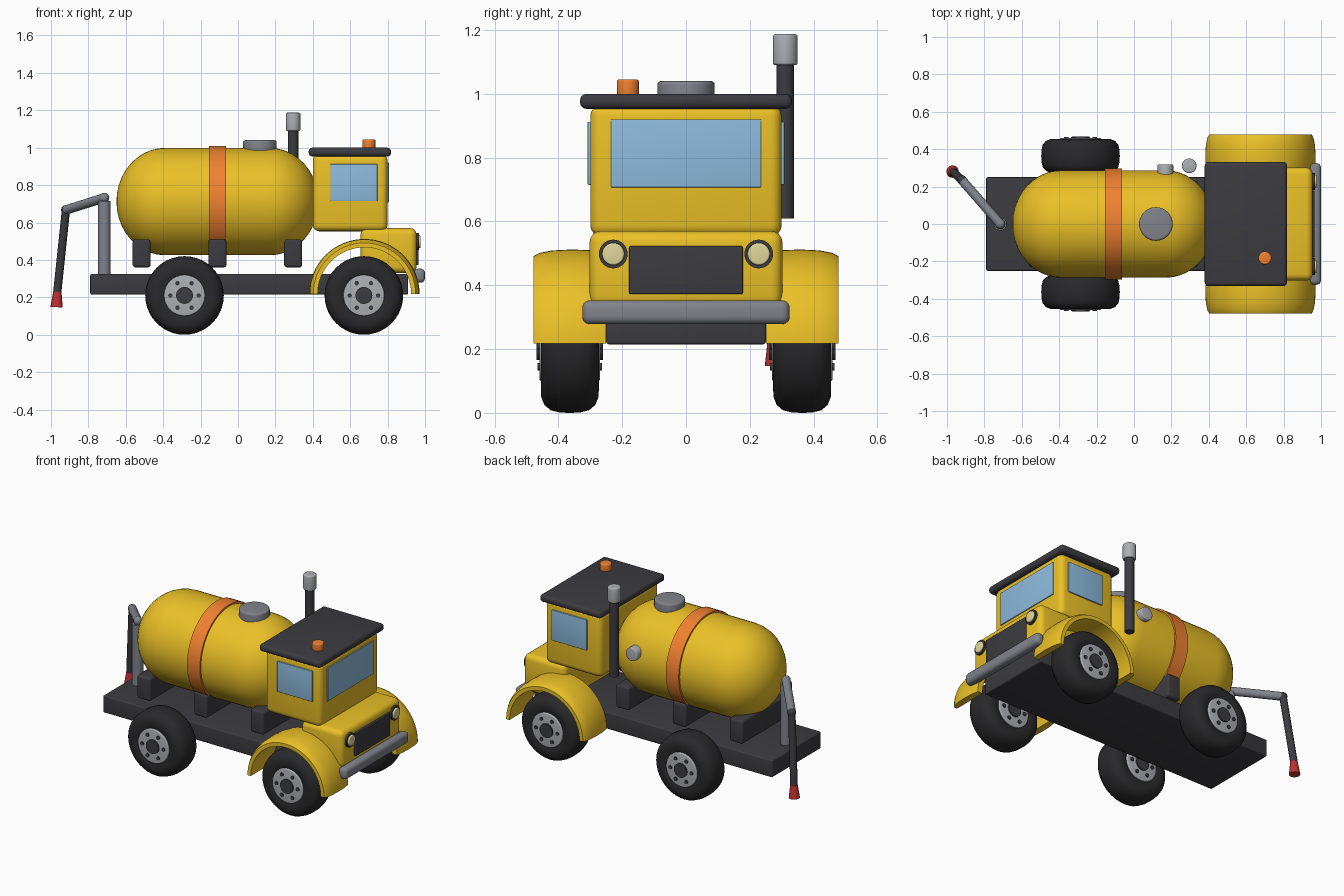
import bpy, bmesh
from math import pi, cos, sin, radians
from mathutils import Vector

if "Cube" in bpy.data.objects:
    bpy.data.objects.remove(bpy.data.objects["Cube"])

COLORS = {
    "yellow": (0.83, 0.53, 0.02), "dark": (0.045, 0.045, 0.052), "rubber": (0.022, 0.022, 0.024),
    "orange": (0.87, 0.22, 0.03), "glass": (0.27, 0.50, 0.72), "cream": (0.75, 0.68, 0.32),
    "red": (0.52, 0.03, 0.03), "steel": (0.22, 0.23, 0.26), "silver": (0.42, 0.43, 0.45),
}
MATS = {}
for key, rgb in COLORS.items():
    MATS[key] = bpy.data.materials.new(key)
    MATS[key].diffuse_color = (*rgb, 1)


def finish(bm, name, color, bevel=0, mirror=False):
    bmesh.ops.remove_doubles(bm, verts=bm.verts, dist=1e-5)
    bmesh.ops.recalc_face_normals(bm, faces=bm.faces)
    if bevel:
        edges = [e for e in bm.edges if e.calc_face_angle(0) > radians(50)]
        bmesh.ops.bevel(bm, geom=edges, offset=bevel, segments=4, profile=0.5,
                        affect='EDGES', clamp_overlap=True)
    me = bpy.data.meshes.new(name)
    bm.to_mesh(me)
    bm.free()
    me.materials.append(MATS[color])
    ob = bpy.data.objects.new(name, me)
    bpy.context.collection.objects.link(ob)
    bpy.ops.object.select_all(action='DESELECT')
    ob.select_set(True)
    bpy.context.view_layer.objects.active = ob
    bpy.ops.object.shade_smooth_by_angle(angle=radians(40))
    if mirror:
        mod = ob.modifiers.new("mirror_sides", 'MIRROR')
        mod.use_axis = (False, True, False)
        mod.use_mirror_merge = False
    return ob


def box(name, color, x, y, z, bevel=0.0, mirror=False):
    """Box given by its (min, max) range on each axis."""
    bm = bmesh.new()
    bmesh.ops.create_cube(bm, size=1)
    for v in bm.verts:
        v.co = [(r[0] + r[1]) / 2 + c * (r[1] - r[0]) for r, c in zip((x, y, z), v.co)]
    return finish(bm, name, color, bevel, mirror)


def lathe(name, color, origin, axis, profile, bevel=0, mirror=False, seg=32, half=False):
    """Turn (radius, height) points round an axis; half=True sweeps a closed section 180 degrees."""
    o, d = Vector(origin), Vector(axis).normalized()
    u = Vector((1, 0, 0)) - d * d.x
    u = u.normalized() if u.length > 0.1 else Vector((0, 1, 0))
    v = u.cross(d)
    bm = bmesh.new()
    rings = []
    for i in range(seg + 1 if half else seg):
        a = (pi if half else 2 * pi) * i / seg
        rings.append([bm.verts.new(o + d * h + (u * cos(a) + v * sin(a)) * r) for r, h in profile])
    n = len(profile)
    for i in range(seg):
        a, b = rings[i], rings[(i + 1) % len(rings)]
        for j in range(n if half else n - 1):
            k = (j + 1) % n
            bm.faces.new((a[j], a[k], b[k], b[j]))
    if half:
        bm.faces.new(rings[0])
        bm.faces.new(rings[-1])
    return finish(bm, name, color, bevel, mirror)


def rod(name, color, p0, p1, r0, r1=None, **kw):
    r1 = r0 if r1 is None else r1
    d = Vector(p1) - Vector(p0)
    return lathe(name, color, p0, d, [(0, 0), (r0, 0), (r1, d.length), (0, d.length)], **kw)


def ball(name, color, p, r):
    return lathe(name, color, p, (0, 0, 1), [(r * sin(pi * i / 8), -r * cos(pi * i / 8)) for i in range(9)], seg=20)


# Chassis and tank saddles
box("chassis", "dark", (-0.79, 0.91), (-0.25, 0.25), (0.215, 0.325), 0.008)
for i, x in enumerate((-0.515, -0.11, 0.295)):
    box(f"tank_saddle_{i + 1}", "dark", (x - 0.048, x + 0.048), (-0.23, 0.23), (0.36, 0.51), 0.015)

# Tank with domed ends, strap, hatch and side cap
TR, TZ, DOME = 0.287, 0.712, 0.26
left = [(TR * sin(pi / 2 * i / 10), -0.39 - DOME * cos(pi / 2 * i / 10)) for i in range(11)]
right = [(r, -0.22 - h) for r, h in reversed(left)]
lathe("tank", "yellow", (0, 0, TZ), (1, 0, 0), left + right, seg=48)
lathe("tank_strap", "orange", (-0.11, 0, TZ), (1, 0, 0),
      [(0.27, -0.046), (0.298, -0.046), (0.298, 0.046), (0.27, 0.046), (0.27, -0.046)], seg=48)
rod("tank_hatch", "steel", (0.117, 0, 0.95), (0.117, 0, 1.04), 0.09, bevel=0.012)
rod("tank_side_cap", "silver", (0.168, 0.22, 0.78), (0.168, 0.318, 0.78), 0.042, bevel=0.006)

# Cab, roof, windows and beacon
box("cab", "yellow", (0.40, 0.80), (-0.30, 0.30), (0.553, 0.965), 0.035)
box("cab_roof", "dark", (0.378, 0.818), (-0.332, 0.332), (0.953, 1.0), 0.02)
box("windshield", "glass", (0.78, 0.806), (-0.235, 0.235), (0.707, 0.92), 0.002)
box("side_window", "glass", (0.495, 0.745), (0.28, 0.308), (0.715, 0.912), 0.002, True)
rod("beacon", "orange", (0.70, -0.182, 0.99), (0.70, -0.182, 1.045), 0.035, bevel=0.008)

# Hood, grille, headlights and bumper
box("hood", "yellow", (0.655, 0.955), (-0.302, 0.302), (0.33, 0.57), 0.035)
box("grille", "dark", (0.93, 0.965), (-0.178, 0.178), (0.372, 0.523), 0.005)
rod("headlight_ring", "dark", (0.93, 0.228, 0.498), (0.967, 0.228, 0.498), 0.045, mirror=True)
rod("headlight_lens", "cream", (0.94, 0.228, 0.498), (0.977, 0.228, 0.498), 0.035, bevel=0.006, mirror=True)
box("bumper", "steel", (0.94, 1.0), (-0.325, 0.325), (0.278, 0.353), 0.024)

# Front fenders: half-round arches
lathe("fender", "yellow", (0.676, 0, 0.217), (0, 1, 0),
      [(0.25, 0.25), (0.285, 0.25), (0.293, 0.30), (0.295, 0.36), (0.292, 0.42),
       (0.284, 0.46), (0.274, 0.478), (0.25, 0.478)], mirror=True, seg=32, half=True)

# Wheels: tyre, rim, hub and bolts
tyre = [(0.10, -0.08), (0.13, -0.091), (0.16, -0.09), (0.185, -0.08), (0.202, -0.06), (0.209, -0.03)]
tyre += [(0.21, 0)] + [(r, -h) for r, h in reversed(tyre)]
for pos, x in (("front", 0.673), ("rear", -0.286)):
    y, z = 0.364, 0.21
    lathe(f"{pos}_tyre", "rubber", (x, y, z), (0, 1, 0), tyre, mirror=True, seg=40)
    rod(f"{pos}_rim", "silver", (x, y - 0.095, z), (x, y + 0.095, z), 0.11, bevel=0.006, mirror=True)
    rod(f"{pos}_hub", "dark", (x, y - 0.104, z), (x, y + 0.104, z), 0.045, mirror=True)
    for i in range(6):
        a = pi / 3 * i
        bx, bz = x + 0.076 * cos(a), z + 0.076 * sin(a)
        rod(f"{pos}_bolt_{i + 1}", "dark", (bx, y - 0.101, bz), (bx, y + 0.101, bz), 0.012,
            mirror=True, seg=10)

# Exhaust stack
rod("exhaust_pipe", "dark", (0.295, 0.311, 0.61), (0.295, 0.311, 1.10), 0.028, seg=24)
rod("exhaust_tip", "silver", (0.295, 0.311, 1.09), (0.295, 0.311, 1.187), 0.039, bevel=0.008)

# Rear hose arm
elbow, joint, tip = (-0.715, 0, 0.732), (-0.92, 0.235, 0.667), (-0.966, 0.278, 0.23)
end = (-0.97, 0.28, 0.148)
rod("hose_column", "steel", (-0.715, 0, 0.32), (-0.715, 0, 0.715), 0.034)
rod("hose_arm", "steel", elbow, joint, 0.025, seg=20)
ball("arm_elbow", "steel", elbow, 0.027)
ball("hose_joint", "dark", joint, 0.026)
rod("hose", "dark", joint, tip, 0.022, seg=20)
rod("hose_nozzle", "red", tip, end, 0.022, 0.033, seg=20)

for m in bpy.data.materials:
    if m.users and not m.is_grease_pencil:
        m.use_nodes = True
        m.node_tree.nodes["Principled BSDF"].inputs["Base Color"].default_value = m.diffuse_color
